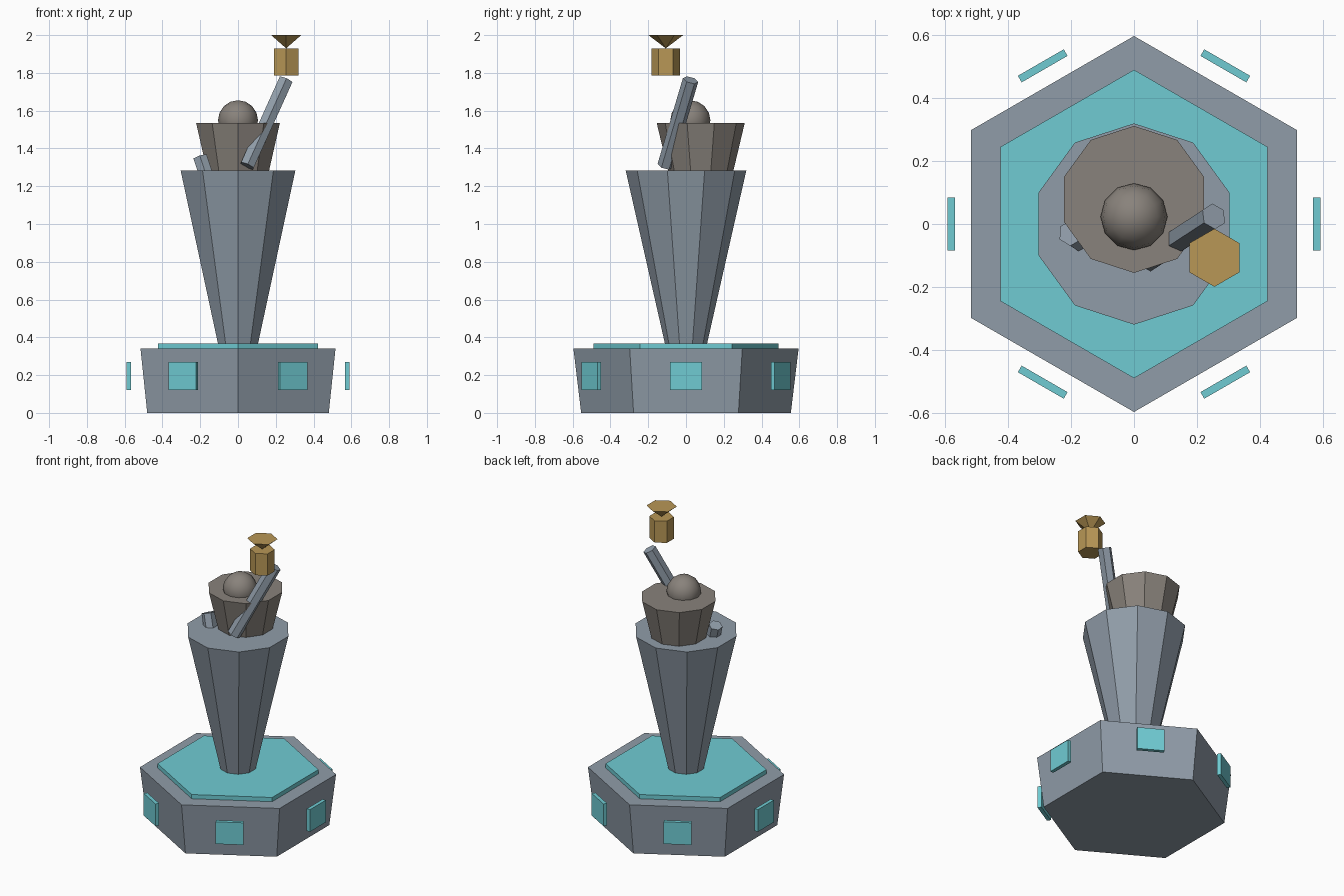
import bpy
import math
from mathutils import Vector

if "Cube" in bpy.data.objects:
    bpy.data.objects.remove(bpy.data.objects["Cube"], do_unlink=True)


def make_material(name, rgb):
    mat = bpy.data.materials.new(name)
    mat.use_nodes = True
    colour = (*rgb, 1.0)
    mat.diffuse_color = colour
    bsdf = next(n for n in mat.node_tree.nodes if n.type == "BSDF_PRINCIPLED")
    bsdf.inputs["Base Color"].default_value = colour
    return mat


STONE = make_material("blue grey stone", (0.28, 0.335, 0.395))
TEAL = make_material("teal", (0.16, 0.60, 0.65))
BRONZE = make_material("warm grey", (0.25, 0.225, 0.20))
GOLD = make_material("gold", (0.48, 0.31, 0.092))


def finish(name, mat):
    obj = bpy.context.object
    obj.name = name
    obj.data.name = name
    obj.data.materials.append(mat)
    return obj


def taper(name, mat, sides, r_low, r_high, low, high):
    """Faceted frustum running between two points."""
    low, high = Vector(low), Vector(high)
    axis = high - low
    bpy.ops.mesh.primitive_cone_add(
        vertices=sides, radius1=r_low, radius2=r_high, depth=axis.length,
        location=(low + high) / 2,
        rotation=axis.to_track_quat("Z", "Y").to_euler() if axis.xy.length else (0, 0, 0))
    return finish(name, mat)


# Hexagonal pedestal with a raised slab
taper("pedestal", STONE, 6, 0.555, 0.596, (0, 0, 0), (0, 0, 0.34))
taper("pedestal_slab", TEAL, 6, 0.489, 0.489, (0, 0, 0.33), (0, 0, 0.368))

# Floating plates around the pedestal
for i in range(6):
    angle = i * math.pi / 3
    bpy.ops.mesh.primitive_cube_add(
        size=1, location=(0.579 * math.cos(angle), 0.579 * math.sin(angle), 0.196),
        rotation=(0, 0, angle))
    plate = finish(f"side_plate_{i + 1}", TEAL)
    plate.scale = (0.024, 0.168, 0.148)

# Figure: flared robe, set-back torso and head
taper("robe", STONE, 10, 0.11, 0.319, (0, 0, 0.36), (0, 0, 1.282))
taper("torso", BRONZE, 10, 0.17, 0.233, (0, 0.078, 1.27), (0, 0.078, 1.535))
bpy.ops.mesh.primitive_uv_sphere_add(segments=12, ring_count=8, radius=0.106,
                                     location=(0, 0.023, 1.549))
bpy.ops.object.shade_smooth()
finish("head", BRONZE)

# Arms: the left one raised, the right one mostly sunk in the robe
taper("left_arm", STONE, 6, 0.042, 0.042, (0.048, -0.11, 1.308), (0.253, 0.024, 1.762))
taper("right_arm", STONE, 6, 0.042, 0.042, (-0.10, -0.09, 1.05), (-0.20, -0.028, 1.355))

# Torch held above the raised arm
TORCH = Vector((0.255, -0.107, 0))
for name, r_low, r_high, z_low, z_high in (("torch_body", 0.075, 0.075, 1.785, 1.93),
                                           ("torch_cup", 0, 0.092, 1.93, 2.0)):
    taper(name, GOLD, 6, r_low, r_high,
          TORCH + Vector((0, 0, z_low)), TORCH + Vector((0, 0, z_high)))
